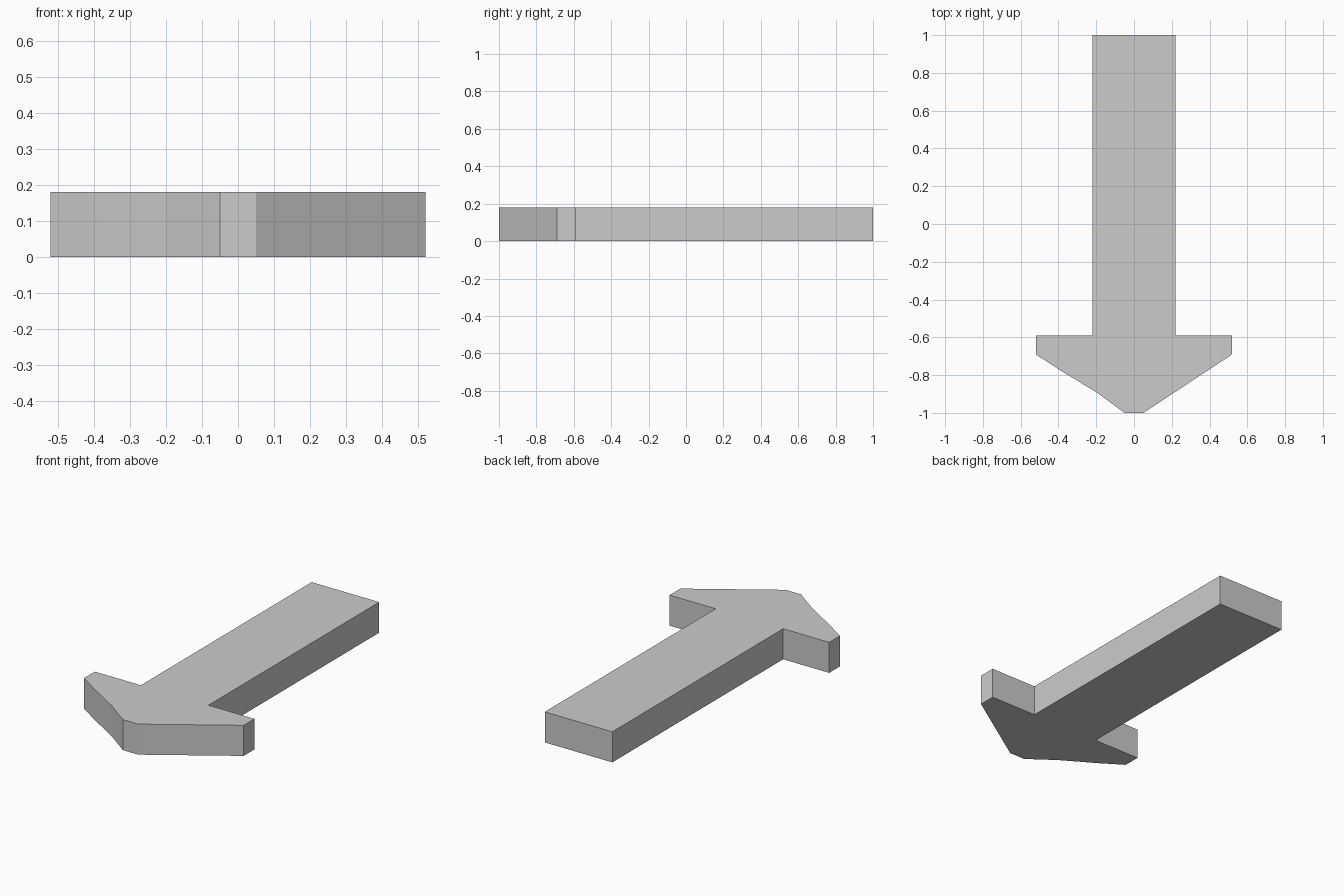
import bpy
import bmesh

if "Cube" in bpy.data.objects:
    bpy.data.objects.remove(bpy.data.objects["Cube"])

HEIGHT = 0.18

# Arrow outline: right side from tip to tail, then left side back to tip
right = [(0.05, -1.0), (0.52, -0.69), (0.52, -0.59), (0.22, -0.59), (0.22, 1.0)]
left = [(-x, y) for x, y in reversed(right)]
# Slight bends on the left slope of the head
left[-1:-1] = [(-0.39, -0.775), (-0.2, -0.89)]

# Extrude the outline into a flat slab
bm = bmesh.new()
base = bm.faces.new([bm.verts.new((x, y, 0)) for x, y in right + left])
top = bmesh.ops.extrude_face_region(bm, geom=[base], use_keep_orig=True)["geom"]
bmesh.ops.translate(bm, vec=(0, 0, HEIGHT),
                    verts=[v for v in top if isinstance(v, bmesh.types.BMVert)])
bmesh.ops.recalc_face_normals(bm, faces=bm.faces)

mesh = bpy.data.meshes.new("arrow")
bm.to_mesh(mesh)
bm.free()
bpy.context.collection.objects.link(bpy.data.objects.new("arrow", mesh))
